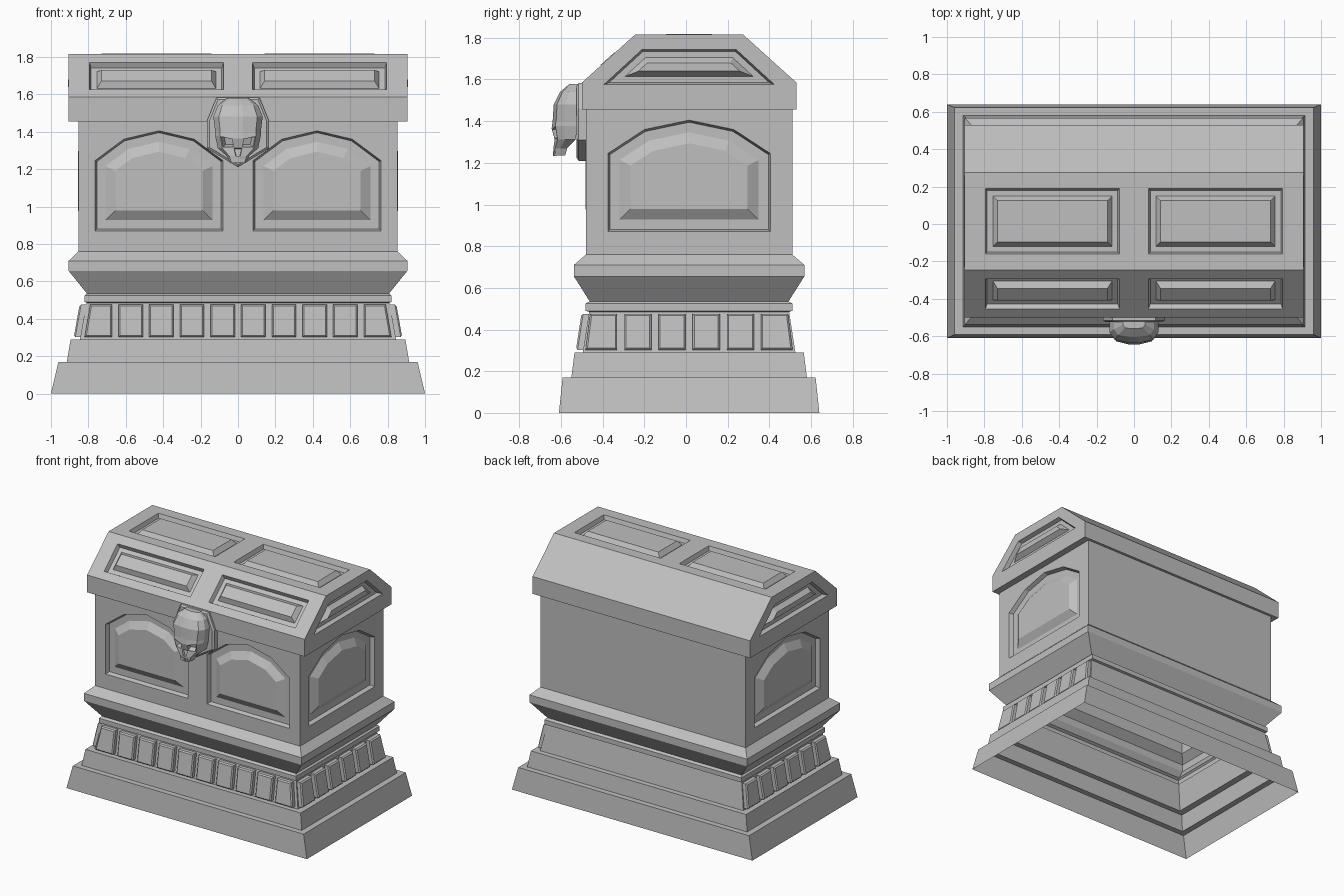
import bpy, bmesh
from mathutils import Vector

cube = bpy.data.objects.get("Cube")
if cube:
    bpy.data.objects.remove(cube)

CY = 0.015  # depth centre of the chest
X, Y, Z = Vector((1, 0, 0)), Vector((0, 1, 0)), Vector((0, 0, 1))

stone = bpy.data.materials.new("grey_stone")
stone.use_nodes = True
GREY = (0.52, 0.52, 0.52, 1)
stone.diffuse_color = GREY
stone.node_tree.nodes["Principled BSDF"].inputs["Base Color"].default_value = GREY


def finish(name, bm, shift=CY):
    bmesh.ops.remove_doubles(bm, verts=bm.verts, dist=0.0005)
    bmesh.ops.recalc_face_normals(bm, faces=bm.faces)
    bmesh.ops.translate(bm, verts=bm.verts, vec=Y * shift)
    mesh = bpy.data.meshes.new(name)
    bm.to_mesh(mesh)
    bm.free()
    mesh.materials.append(stone)
    obj = bpy.data.objects.new(name, mesh)
    bpy.context.scene.collection.objects.link(obj)


def bridge(bm, a, b, closed=True):
    n = len(a)
    return [bm.faces.new((a[i], a[(i + 1) % n], b[(i + 1) % n], b[i]))
            for i in range(n if closed else n - 1)]


def inset(poly, d):
    """Offset a counter-clockwise outline inwards."""
    pts = [Vector(p) for p in poly]
    out = []
    for i, p in enumerate(pts):
        e1 = (p - pts[i - 1]).normalized()
        e2 = (pts[(i + 1) % len(pts)] - p).normalized()
        n1, n2 = Vector((-e1.y, e1.x)), Vector((-e2.y, e2.x))
        out.append(p + (n1 + n2) * d / (1 + n1.dot(n2)))
    return out


def panelled(bm, origin, u, v, outer, panels=(), border=0.04, bevel=0.025):
    """Flat wall with recessed frames, each holding a raised bevelled field."""
    n = u.cross(v)

    def ring(poly, d):
        return [bm.verts.new(origin + u * p[0] + v * p[1] + n * d) for p in poly]

    loops = [ring(p, 0) for p in (outer, *panels)]
    edges = [bm.edges.new((r[i - 1], r[i])) for r in loops for i in range(len(r))]
    bmesh.ops.triangle_fill(bm, edges=edges, use_beauty=True, normal=n)
    for poly, last in zip(panels, loops[1:]):
        for d, depth in ((0.01, -0.03), (border, -0.03), (border + bevel, 0.003)):
            new = ring(inset(poly, d), depth)
            bridge(bm, last, new)
            last = new
        bm.faces.new(last)


def rect(x0, x1, y0, y1):
    return [(x0, y0), (x1, y0), (x1, y1), (x0, y1)]


def arch(c, w):
    """Arched panel outline, centred on c with half width w."""
    return [(c - w, 0.87), (c + w, 0.87), (c + w, 1.245), (c + w * 0.55, 1.36),
            (c, 1.405), (c - w * 0.55, 1.36), (c - w, 1.245)]


# Stepped hollow plinth with flared moulding: z, half width, half depth
bm = bmesh.new()
last = None
for z, hx, hy in ((0, 1, 0.625), (0.17, 0.96, 0.607), (0.17, 0.915, 0.565),
                  (0.29, 0.895, 0.55), (0.29, 0.845, 0.51), (0.485, 0.81, 0.48),
                  (0.49, 0.82, 0.497), (0.525, 0.82, 0.497), (0.535, 0.808, 0.477),
                  (0.655, 0.905, 0.553), (0.71, 0.905, 0.553), (0.76, 0.853, 0.495)):
    ring = [bm.verts.new((x, y, z)) for x, y in rect(-hx, hx, -hy, hy)]
    if last:
        bridge(bm, last, ring)
    last = ring
finish("plinth", bm)

# Leaning tiles around the front and both sides of the plinth
def tile_row(name, u, n, count, low, high, flare, taper):
    bm = bmesh.new()
    for i in range(count):
        c = (i - (count - 1) / 2) * 0.164
        a0 = a1 = c - 0.065
        b0 = b1 = c + 0.065
        if i == 0:
            a0, a1 = a0 - flare, a1 + taper
        if i == count - 1:
            b0, b1 = b0 + flare, b1 - taper
        poly = [(a0, 0.303), (b0, 0.303), (b1, 0.475), (a1, 0.475)]
        last = None
        for d, out in ((0, 0), (0, 0.027), (0.008, 0.035)):
            ring = []
            for s, z in inset(poly, d):
                core = low + (high - low) * (z - 0.29) / 0.195
                ring.append(bm.verts.new(u * s + n * (core + out) + Z * z))
            if last:
                bridge(bm, last, ring)
            last = ring
        bm.faces.new(last)
    finish(name, bm)


tile_row("front_tiles", X, -Y, 10, 0.51, 0.48, 0.017, 0.013)
tile_row("left_tiles", Y, X, 6, 0.845, 0.81, 0.022, 0)
tile_row("right_tiles", -Y, -X, 6, 0.845, 0.81, 0.022, 0)

# Chest body with arched panels on the front and sides
bm = bmesh.new()
BX, BY = 0.853, 0.495
for u, half, dist, panels in (
        (X, BX, BY, [arch(-0.4225, 0.3425), arch(0.4225, 0.3425)]),
        (Y, BY, BX, [arch(0, 0.39)]), (-Y, BY, BX, [arch(0, 0.39)]), (-X, BX, BY, [])):
    panelled(bm, u.cross(Z) * dist, u, Z, rect(-half, half, 0.76, 1.455),
             panels, 0.057, 0.052)
finish("body", bm)

# Lid: an angled profile with panels on the front slope, top and ends
bm = bmesh.new()
LX = 0.905
profile = [(-0.515, 1.455), (-0.515, 1.585), (-0.26, 1.815),
           (0.26, 1.815), (0.515, 1.585), (0.515, 1.455)]
spans = {1: (0.06, 0.277), 2: (0.085, 0.435)}
for i, (y, z) in enumerate(profile):
    start = Vector((0, y, z))
    edge = Vector((0, *profile[(i + 1) % 6])) - start
    panels = []
    if i in spans:
        panels = [rect(-0.795, -0.077, *spans[i]), rect(0.077, 0.795, *spans[i])]
    panelled(bm, start, X, edge.normalized(), rect(-LX, LX, 0, edge.length), panels)
trapezoid = [(-0.41, 1.575), (0.41, 1.575), (0.225, 1.745), (-0.225, 1.745)]
for s in (1, -1):
    panelled(bm, X * LX * s, Y * s, Z, profile[::-1], [trapezoid])
finish("lid", bm)

# Pointed plate behind the skull
bm = bmesh.new()
shield = [(0, 1.21), (0.165, 1.31), (0.165, 1.46), (0.115, 1.583),
          (-0.115, 1.583), (-0.165, 1.46), (-0.165, 1.31)]
back, mid, front = ([bm.verts.new((x, y, z)) for x, z in inset(shield, d)]
                    for y, d in ((-0.475, 0), (-0.515, 0), (-0.525, 0.012)))
bridge(bm, back, mid)
bridge(bm, mid, front)
bm.faces.new(front)
bm.faces.new(back)
finish("skull_plate", bm, 0)

# Faceted skull: z, half width, front y, back y
bm = bmesh.new()
levels = ((1.235, 0.045, -0.635, -0.58), (1.27, 0.06, -0.637, -0.57),
          (1.312, 0.108, -0.63, -0.53), (1.378, 0.122, -0.645, -0.52),
          (1.40, 0.122, -0.64, -0.52), (1.48, 0.132, -0.635, -0.52),
          (1.54, 0.108, -0.605, -0.52), (1.578, 0.06, -0.56, -0.52))
half = ((1, 1), (1, 0.5), (0.78, 0.14), (0.2, 0))  # width share, depth share
columns = [(-a, b) for a, b in half] + [(a, b) for a, b in half[::-1]]
rows = []
for k, (z, w, yf, yb) in enumerate(levels):
    rows.append([bm.verts.new((a * w, yf + (yb - yf) * b,
                               z - (0.014 if k == 3 and b == 0 else 0)))
                 for a, b in columns])
grid = [bridge(bm, low, high, False) for low, high in zip(rows, rows[1:])]
bm.faces.new(rows[0])
bm.faces.new(rows[-1])
bm.faces.new([r[0] for r in rows] + [r[-1] for r in rows[::-1]])
bmesh.ops.recalc_face_normals(bm, faces=bm.faces)

# Eye sockets and nose hole
sockets = [grid[2][2], grid[2][4]]
bmesh.ops.inset_individual(bm, faces=sockets, thickness=0.007, depth=0)
bmesh.ops.inset_individual(bm, faces=sockets, thickness=0.01, depth=-0.035)
bmesh.ops.inset_individual(bm, faces=[grid[1][3]], thickness=0.004, depth=-0.015)
finish("skull", bm, 0)

# Upper teeth
bm = bmesh.new()
for i in range(6):
    x = (i - 2.5) * 0.013
    tooth = bmesh.ops.create_cube(bm, size=1)["verts"]
    bmesh.ops.scale(bm, verts=tooth, vec=(0.011, 0.012, 0.022))
    bmesh.ops.translate(bm, verts=tooth, vec=(x, -0.635 + abs(x) * 0.3, 1.243))
finish("teeth", bm, 0)
